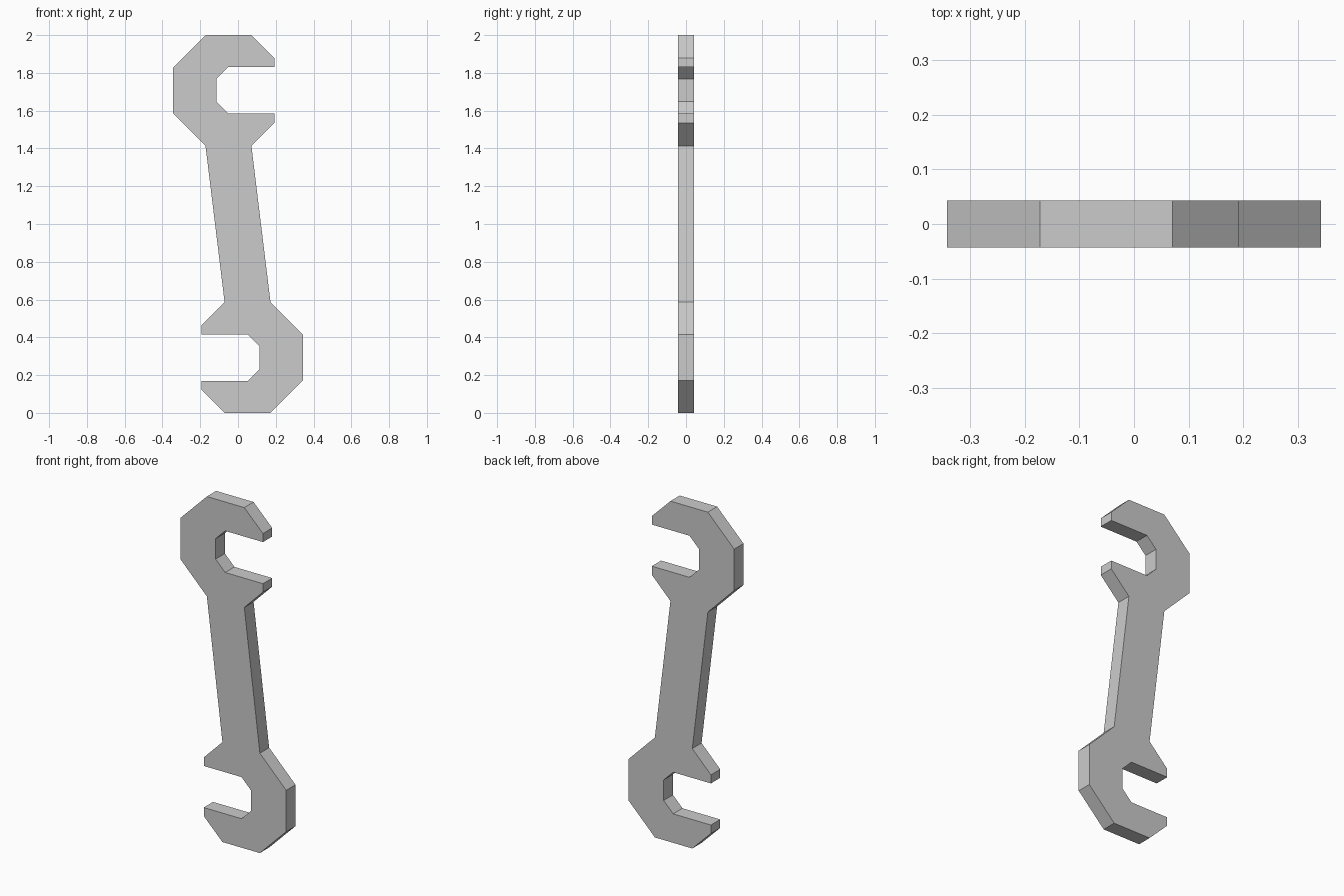
import bpy, bmesh

if "Cube" in bpy.data.objects:
    bpy.data.objects.remove(bpy.data.objects["Cube"])

THICK = 0.086

# Outline of the upper jaw (x, z), from the right neck round to the left neck
jaw = [(0.071, 1.414), (0.192, 1.536), (0.192, 1.586), (-0.053, 1.586),
       (-0.115, 1.648), (-0.115, 1.768), (-0.053, 1.83), (0.192, 1.83),
       (0.192, 1.88), (0.071, 2.0), (-0.172, 2.0), (-0.343, 1.829),
       (-0.343, 1.586), (-0.172, 1.414)]

# Lower jaw is the upper one turned half a revolution about (0, 1)
outline = jaw + [(-x, 2 - z) for x, z in jaw]

# Flat plate extruded through the thickness
bm = bmesh.new()
face = bm.faces.new([bm.verts.new((x, -THICK / 2, z)) for x, z in outline])
ext = bmesh.ops.extrude_face_region(bm, geom=[face], use_keep_orig=True)
moved = [g for g in ext["geom"] if isinstance(g, bmesh.types.BMVert)]
bmesh.ops.translate(bm, verts=moved, vec=(0, THICK, 0))
bmesh.ops.recalc_face_normals(bm, faces=bm.faces[:])

mesh = bpy.data.meshes.new("wrench")
bm.to_mesh(mesh)
bm.free()
bpy.context.collection.objects.link(bpy.data.objects.new("wrench", mesh))
